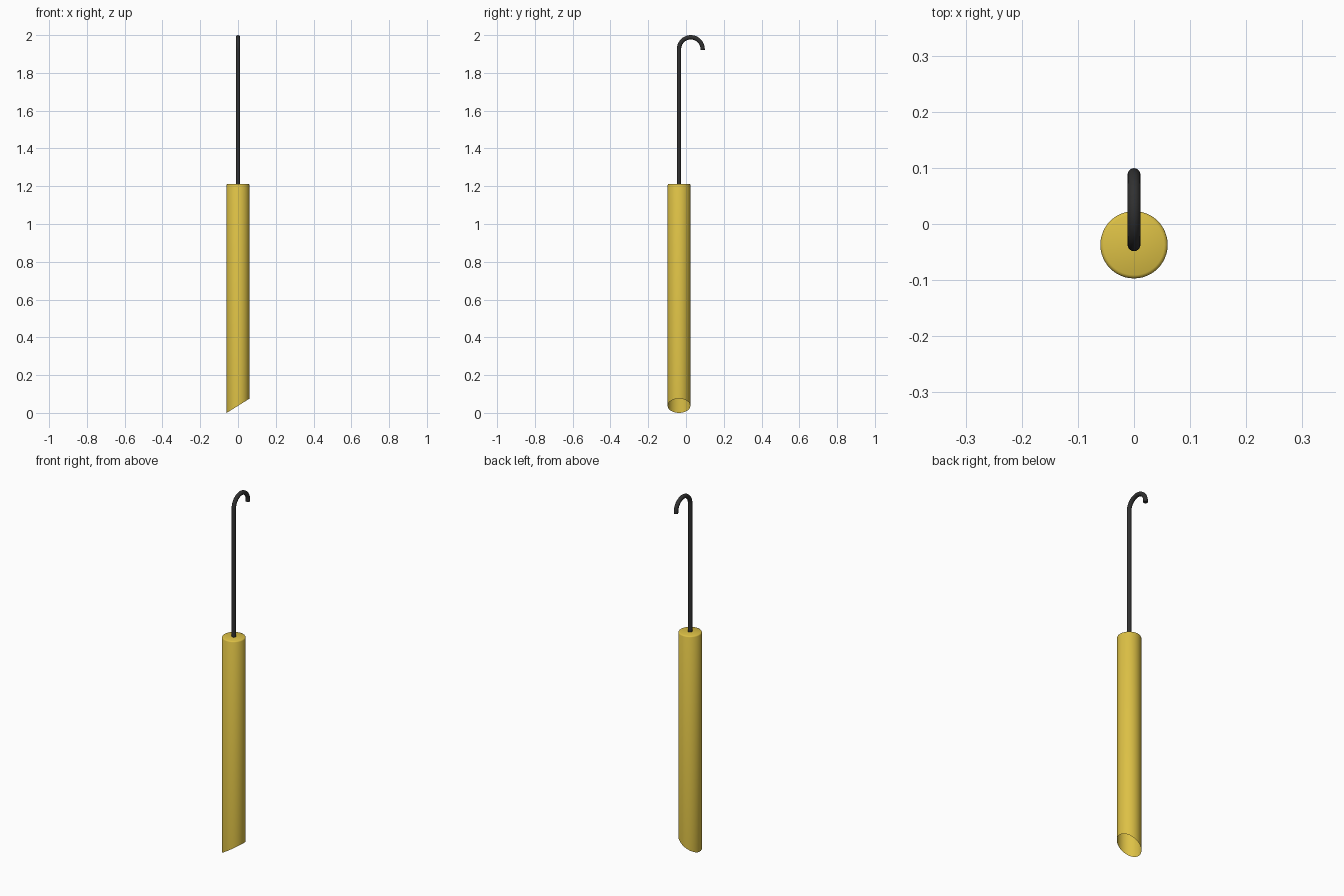
import bpy, bmesh, math
from mathutils import Vector

if "Cube" in bpy.data.objects:
    bpy.data.objects.remove(bpy.data.objects["Cube"])

CY = -0.037     # tube axis position in y
R, TOP = 0.06, 1.213
SIDES = 48


def material(name, color):
    m = bpy.data.materials.new(name)
    m.diffuse_color = color
    m.use_nodes = True
    m.node_tree.nodes["Principled BSDF"].inputs["Base Color"].default_value = m.diffuse_color
    return m


def finish(name, bm, mat):
    me = bpy.data.meshes.new(name)
    bm.to_mesh(me)
    bm.free()
    ob = bpy.data.objects.new(name, me)
    bpy.context.collection.objects.link(ob)
    me.materials.append(mat)
    bpy.ops.object.select_all(action='DESELECT')
    ob.select_set(True)
    bpy.context.view_layer.objects.active = ob
    bpy.ops.object.shade_smooth_by_angle(angle=math.radians(40))
    return ob


def ring(bm, point, n):
    return [bm.verts.new(point(2 * math.pi * i / n)) for i in range(n)]


def bridge(bm, rings):
    for a, b in zip(rings, rings[1:]):
        n = len(a)
        for i in range(n):
            j = (i + 1) % n
            bm.faces.new((a[i], a[j], b[j], b[i]))


yellow = material("yellow", (0.72, 0.53, 0.06, 1))
black = material("black", (0.03, 0.03, 0.03, 1))

# hollow tube: slanted open mouth below, softened closed top
bm = bmesh.new()
mouth = ring(bm, lambda a: (R * math.cos(a), CY + R * math.sin(a),
                            0.0375 * (1 + math.cos(a))), SIDES)
rings = [mouth]
for r, z in ((R, TOP - 0.006), (R - 0.002, TOP - 0.002), (R - 0.006, TOP)):
    rings.append(ring(bm, lambda a: (r * math.cos(a), CY + r * math.sin(a), z), SIDES))
bridge(bm, rings)
bm.faces.new(rings[-1])
finish("tube", bm, yellow)

# wire hanger: straight stem swept into a half-circle hook
WR, HR = 0.0115, 0.0625
HZ = 2.0 - WR - HR
path = [(Vector((0, CY, TOP - 0.01)), 0), (Vector((0, CY, HZ)), 0)]
for k in range(1, 25):
    t = math.pi * k / 24
    path.append((Vector((0, CY + HR - HR * math.cos(t), HZ + HR * math.sin(t))), t))
path.append((path[-1][0] - Vector((0, 0, 0.006)), math.pi))

bm = bmesh.new()
rings = []
for p, t in path:
    side = Vector((0, math.cos(t), -math.sin(t)))
    rings.append(ring(bm, lambda a: p + WR * (math.cos(a) * Vector((1, 0, 0))
                                              + math.sin(a) * side), 16))
bridge(bm, rings)
bm.faces.new(rings[0][::-1])
bm.faces.new(rings[-1])
finish("hook_wire", bm, black)
